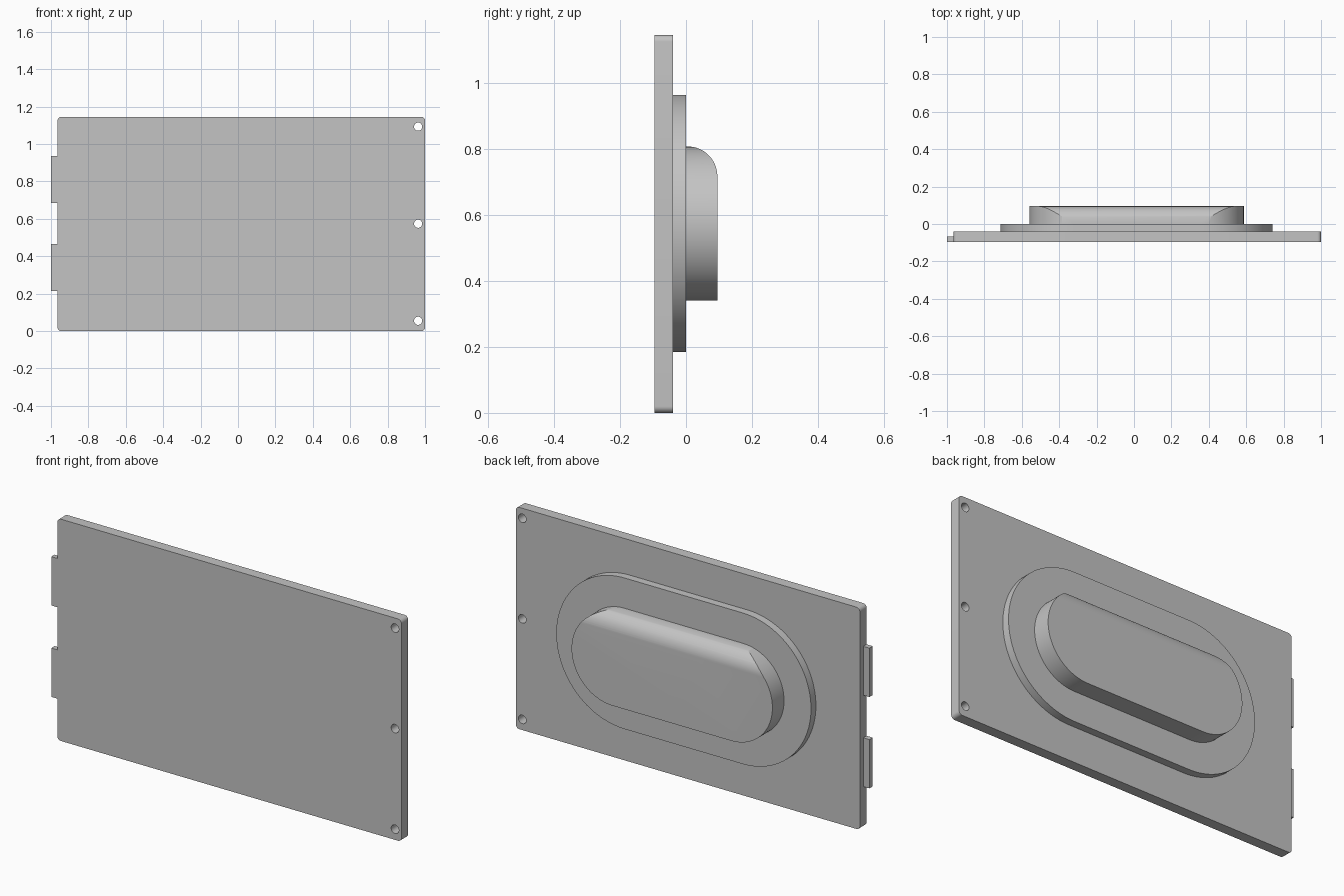
import bpy, bmesh, math

cube = bpy.data.objects.get("Cube")
if cube:
    bpy.data.objects.remove(cube, do_unlink=True)

grey = bpy.data.materials.new("light grey")
grey.use_nodes = True
colour = (0.55, 0.55, 0.55, 1)
grey.diffuse_color = colour
grey.node_tree.nodes["Principled BSDF"].inputs["Base Color"].default_value = colour


def rounded_outline(x0, x1, z0, z1, r, steps):
    """Rectangle outline with arc corners; r of half the height gives a stadium."""
    corners = [(x1 - r, z1 - r), (x0 + r, z1 - r), (x0 + r, z0 + r), (x1 - r, z0 + r)]
    pts = []
    for i, (cx, cz) in enumerate(corners):
        for k in range(steps + 1):
            a = math.pi / 2 * (i + k / steps)
            pts.append((cx + r * math.cos(a), cz + r * math.sin(a)))
    return pts


def prism(name, ring_a, ring_b):
    """Closed solid between two matching rings of 3D points."""
    bm = bmesh.new()
    a = [bm.verts.new(p) for p in ring_a]
    b = [bm.verts.new(p) for p in ring_b]
    bm.faces.new(a)
    bm.faces.new(b)
    for i in range(len(a)):
        j = (i + 1) % len(a)
        bm.faces.new((a[i], a[j], b[j], b[i]))
    bmesh.ops.remove_doubles(bm, verts=bm.verts, dist=1e-5)
    bmesh.ops.recalc_face_normals(bm, faces=bm.faces)
    mesh = bpy.data.meshes.new(name)
    bm.to_mesh(mesh)
    bm.free()
    mesh.materials.append(grey)
    obj = bpy.data.objects.new(name, mesh)
    bpy.context.collection.objects.link(obj)
    return obj


def slab(name, outline, y0, y1):
    return prism(name, [(x, y0, z) for x, z in outline], [(x, y1, z) for x, z in outline])


def select(obj):
    bpy.ops.object.select_all(action='DESELECT')
    obj.select_set(True)
    bpy.context.view_layer.objects.active = obj


def boolean(obj, cutter, operation):
    select(obj)
    mod = obj.modifiers.new("cut", 'BOOLEAN')
    mod.operation = operation
    mod.solver = 'EXACT'
    mod.object = cutter
    bpy.ops.object.modifier_apply(modifier=mod.name)
    bpy.data.objects.remove(cutter, do_unlink=True)


HEIGHT, MID, FRONT, BACK = 1.145, 0.574, -0.095, 0.095

# Base plate with three screw holes on the left edge
plate = slab("base_plate", rounded_outline(-0.965, 1, 0, HEIGHT, 0.02, 8), FRONT, -0.04)
for z in (0.055, MID, 1.093):
    r = 0.022
    hole = slab("hole_cutter", rounded_outline(0.963 - r, 0.963 + r, z - r, z + r, r, 8), -0.2, 0.1)
    boolean(plate, hole, 'DIFFERENCE')

# Two locating tabs on the right edge
tabs = []
for name, z in (("lower_tab", 0.213), ("upper_tab", 0.685)):
    outline = [(-1, z), (-0.96, z), (-0.96, z + 0.252), (-1, z + 0.252)]
    tabs.append(slab(name, outline, FRONT, -0.068))

# Raised oval step
r = 0.39
step = slab("oval_step", rounded_outline(-0.714, 0.741, MID - r, MID + r, r, 24), -0.045, 0)

# Oval boss with its upper back edge rounded straight along x
r = 0.2335
boss = slab("oval_boss", rounded_outline(-0.56, 0.587, MID - r, MID + r, r, 24), -0.005, BACK)
fillet, top = 0.09, MID + r
profile = [(-0.1, 0.2), (BACK + 0.0, 0.2)]
for k in range(17):
    a = math.pi / 2 * k / 16
    profile.append((BACK - fillet + fillet * math.cos(a), top - fillet + fillet * math.sin(a)))
profile.append((-0.1, top))
envelope = prism("boss_envelope", [(-0.8, y, z) for y, z in profile], [(0.8, y, z) for y, z in profile])
boolean(boss, envelope, 'INTERSECT')

for obj in [plate, step, boss] + tabs:
    select(obj)
    bpy.ops.object.shade_smooth_by_angle(angle=math.radians(25))
